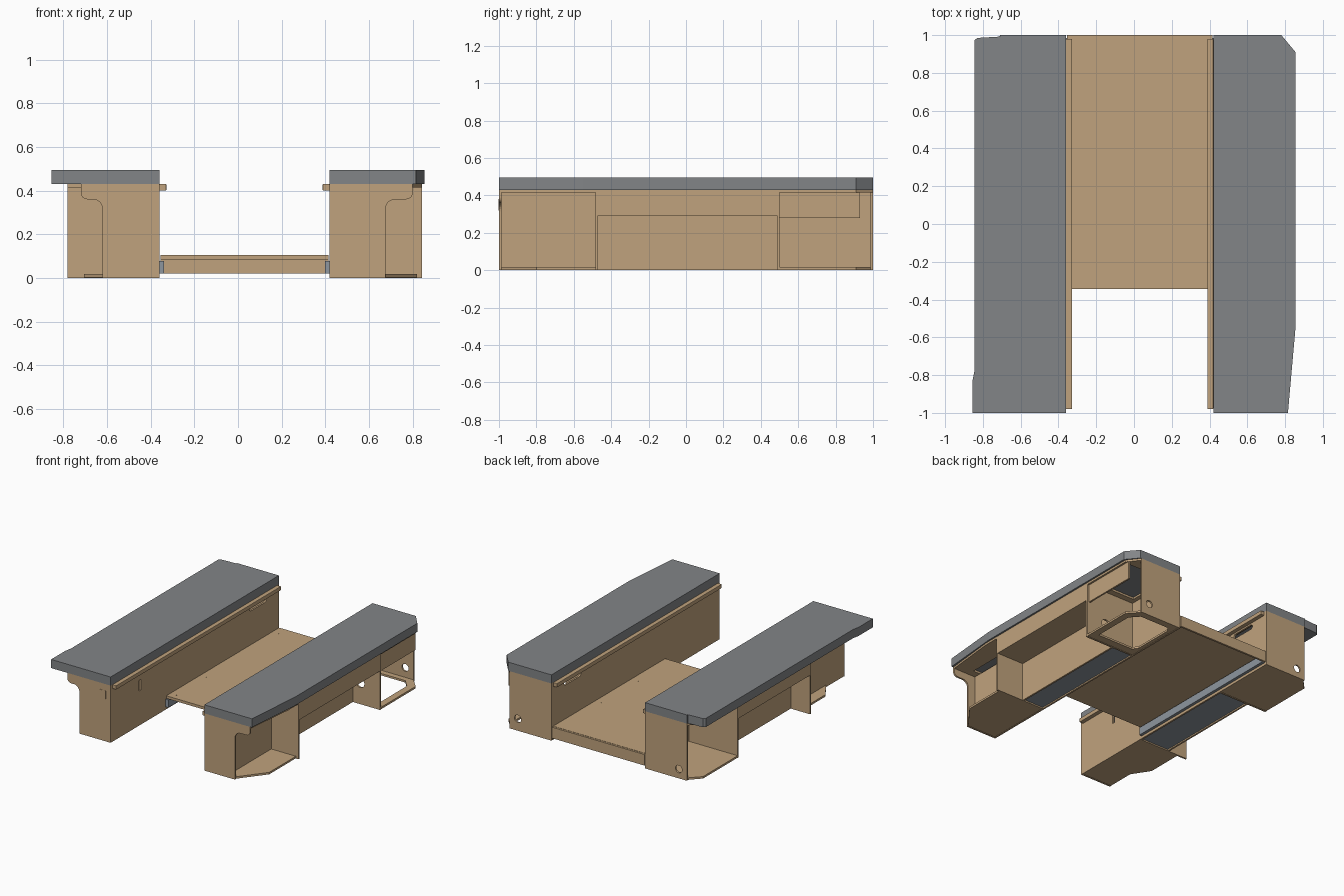
import bpy, bmesh, math
from mathutils import Vector

if "Cube" in bpy.data.objects:
    bpy.data.objects.remove(bpy.data.objects["Cube"])


def material(name, rgb):
    m = bpy.data.materials.new(name)
    m.diffuse_color = (*rgb, 1)
    m.use_nodes = True
    m.node_tree.nodes["Principled BSDF"].inputs["Base Color"].default_value = m.diffuse_color
    return m


WOOD = material("plywood", (0.53, 0.365, 0.205))
GREY = material("cushion grey", (0.225, 0.235, 0.245))
METAL = material("rail metal", (0.27, 0.305, 0.345))
T = 0.013  # board thickness


def board(name, axis, lo, hi, outline, mat=WOOD, holes=()):
    """Flat outline with holes, extruded along an axis from lo to hi."""
    def place(a, b, c):
        return {"x": (c, a, b), "y": (a, c, b), "z": (a, b, c)}[axis]
    lo, hi = min(lo, hi), max(lo, hi)
    bm = bmesh.new()
    edges = []
    for loop in [outline, *holes]:
        vs = [bm.verts.new(place(a, b, lo)) for a, b in loop]
        edges += [bm.edges.new((v, vs[i - 1])) for i, v in enumerate(vs)]
    bmesh.ops.triangle_fill(bm, edges=edges, use_beauty=True)
    ext = bmesh.ops.extrude_face_region(bm, geom=bm.faces[:])
    step = Vector(place(0, 0, hi - lo))
    bmesh.ops.translate(bm, vec=step, verts=[v for v in ext["geom"] if isinstance(v, bmesh.types.BMVert)])
    bmesh.ops.recalc_face_normals(bm, faces=bm.faces[:])
    me = bpy.data.meshes.new(name)
    bm.to_mesh(me)
    bm.free()
    me.materials.append(mat)
    ob = bpy.data.objects.new(name, me)
    bpy.context.collection.objects.link(ob)
    return ob


def rect(a0, a1, b0, b1):
    return [(a0, b0), (a1, b0), (a1, b1), (a0, b1)]


def circle(a, b, r, n=20):
    return [(a + r * math.cos(2 * math.pi * i / n), b + r * math.sin(2 * math.pi * i / n)) for i in range(n)]


def slot(a0, a1, b0, b1, n=8):
    r, b = (b1 - b0) / 2, (b0 + b1) / 2
    pts = []
    for cx, start in ((a1 - r, -math.pi / 2), (a0 + r, math.pi / 2)):
        pts += [(cx + r * math.cos(start + math.pi * i / n), b + r * math.sin(start + math.pi * i / n))
                for i in range(n + 1)]
    return pts


def front_outline(s, inner, low, top):
    """Wide at the top, stepping in to a narrow foot with rounded corners."""
    pts = [(inner, 0), (low, 0)]
    for i in range(7):
        a = math.pi / 2 * i / 6
        pts.append((low + s * 0.045 * (1 - math.cos(a)), 0.315 + 0.045 * math.sin(a)))
    for i in range(7):
        a = math.pi / 2 * i / 6
        pts.append((top - s * 0.03 * (1 - math.sin(a)), 0.39 - 0.03 * math.cos(a)))
    return pts + [(top, 0.415), (inner, 0.415)]


def bench(side, s, inner, wheel, wall, low, top, back, yf, yr, socket, back_hole, wall_hole,
          front_floor, top_front, floor_hole):
    n = side + "_"
    inn = inner + s * T
    # long inner wall with grip slot and small vertical opening
    holes = [slot(0.65, 0.85, 0.355, 0.39)]
    if socket:
        holes.append(rect(-0.66, -0.64, 0.26, 0.34))
    board(n + "inner_wall", "x", inner, inn, rect(-1 + T, 1 - T, 0, 0.415), holes=holes)
    # end panels
    board(n + "front_panel", "y", -1, -1 + T, front_outline(s, inner, low, top))
    board(n + "back_panel", "y", 1 - T, 1, rect(inner, back, 0, 0.415), holes=[circle(*back_hole, 0.028)])
    # dividers either side of the wheel recess
    board(n + "front_divider", "y", yf - T, yf, rect(inn, wall, 0, 0.415))
    board(n + "rear_divider", "y", yr, yr + T, rect(inn, wall, 0, 0.415),
          holes=[circle(*wall_hole, 0.035)] if wall_hole else [])
    # wheel recess, with the wall carried on into the front compartment
    board(n + "wheel_wall", "x", wheel - s * T, wheel, rect(yf, yr, 0, 0.415))
    board(n + "front_compartment_wall", "x", wheel - s * T, wheel, rect(-1 + T, yf - T, 0.017, 0.415))
    board(n + "wheel_shelf", "z", 0.293, 0.306, rect(wheel, wall, yf, yr))
    board(n + "recess_upper_panel", "x", wall - s * T, wall, rect(yf, yr, 0.306, 0.415))
    board(n + "storage_base", "z", 0.01, 0.022, rect(inn, wheel - s * T, yf, yr), METAL)
    # compartment floors with cut corners
    board(n + "front_floor", "z", 0.002, 0.017,
          [(inn, yf - T), (inn, -1 + T), *front_floor])
    board(n + "rear_floor", "z", 0.002, 0.017,
          [(inn, yr + T), (wall, yr + T), (wall, 0.91), (back, 1 - T), (inn, 1 - T)],
          holes=[floor_hole] if floor_hole else [])
    # top frame with three openings below the cushion
    a, b = inner + s * 0.045, wall - s * 0.05
    board(n + "top_frame", "z", 0.415, 0.43,
          [(inner, -1), *top_front, (wall, 0.91), (back, 1), (inner, 1)],
          holes=[rect(a, low, -0.93, yf - 0.05),
                 rect(a, wheel - s * 0.03, yf + 0.05, yr - 0.05),
                 rect(a, b, yr + 0.06, 0.90)])
    # ledge rail along the aisle
    rail = board(n + "ledge_rail", "x", inner - s * 0.032, inner, rect(-0.98, 0.98, 0.40, 0.43))
    bev = rail.modifiers.new("round", "BEVEL")
    bev.width, bev.segments = 0.003, 2
    # aluminium platform support
    board(n + "platform_support", "x", inner, inner - s * 0.022, rect(-0.345, 0.985, 0.02, 0.078), METAL)


bench("right", 1, 0.42, 0.615, 0.842, 0.675, 0.80, 0.77, -0.47, 0.487, False,
      (0.70, 0.09), (0.676, 0.16),
      [(0.675, -0.987), (0.82, -0.80), (0.82, -0.483)],
      [(0.80, -1), (0.842, -0.6)],
      [(0.49, 0.56), (0.79, 0.56), (0.79, 0.88), (0.73, 0.945), (0.49, 0.945), (0.46, 0.91), (0.46, 0.60)])
bench("left", -1, -0.36, -0.62, -0.78, -0.62, -0.72, -0.707, -0.36, 0.487, True,
      (-0.64, 0.07), None,
      [(-0.62, -0.987), (-0.62, -0.78), (-0.705, -0.65), (-0.705, -0.373)],
      [(-0.72, -1), (-0.72, -0.7), (-0.78, -0.7)], None)

# strip over the right rear compartment
board("right_rear_strip", "x", 0.815, 0.828, rect(0.50, 0.93, 0.28, 0.415))

# socket plate on the left front panel
board("socket_plate", "y", -1.0012, -1, rect(-0.46, -0.40, 0.32, 0.38))

# cushions
board("left_cushion", "z", 0.43, 0.495,
      [(-0.36, -1), (-0.36, 1), (-0.71, 1), (-0.71, 0.992), (-0.83, 0.985), (-0.845, 0.972),
       (-0.845, -0.78), (-0.855, -0.83), (-0.855, -1)], GREY)
board("right_cushion", "z", 0.43, 0.495,
      [(0.42, -1), (0.42, 1), (0.78, 1), (0.855, 0.91), (0.855, -0.55), (0.815, -1)], GREY)

# aisle platform with paired screw caps and a rear skirt
board("platform", "z", 0.085, 0.105, rect(-0.355, 0.415, -0.345, 0.985))
board("platform_rear_skirt", "y", 0.985, 1.0, rect(-0.355, 0.415, 0.02, 0.103))
for x in (-0.305, 0.36):
    for y in (-0.33, -0.295, 0.06, 0.095, 0.45, 0.485, 0.88, 0.915):
        board("screw_cap", "z", 0.105, 0.1055, circle(x, y, 0.005, 8))
